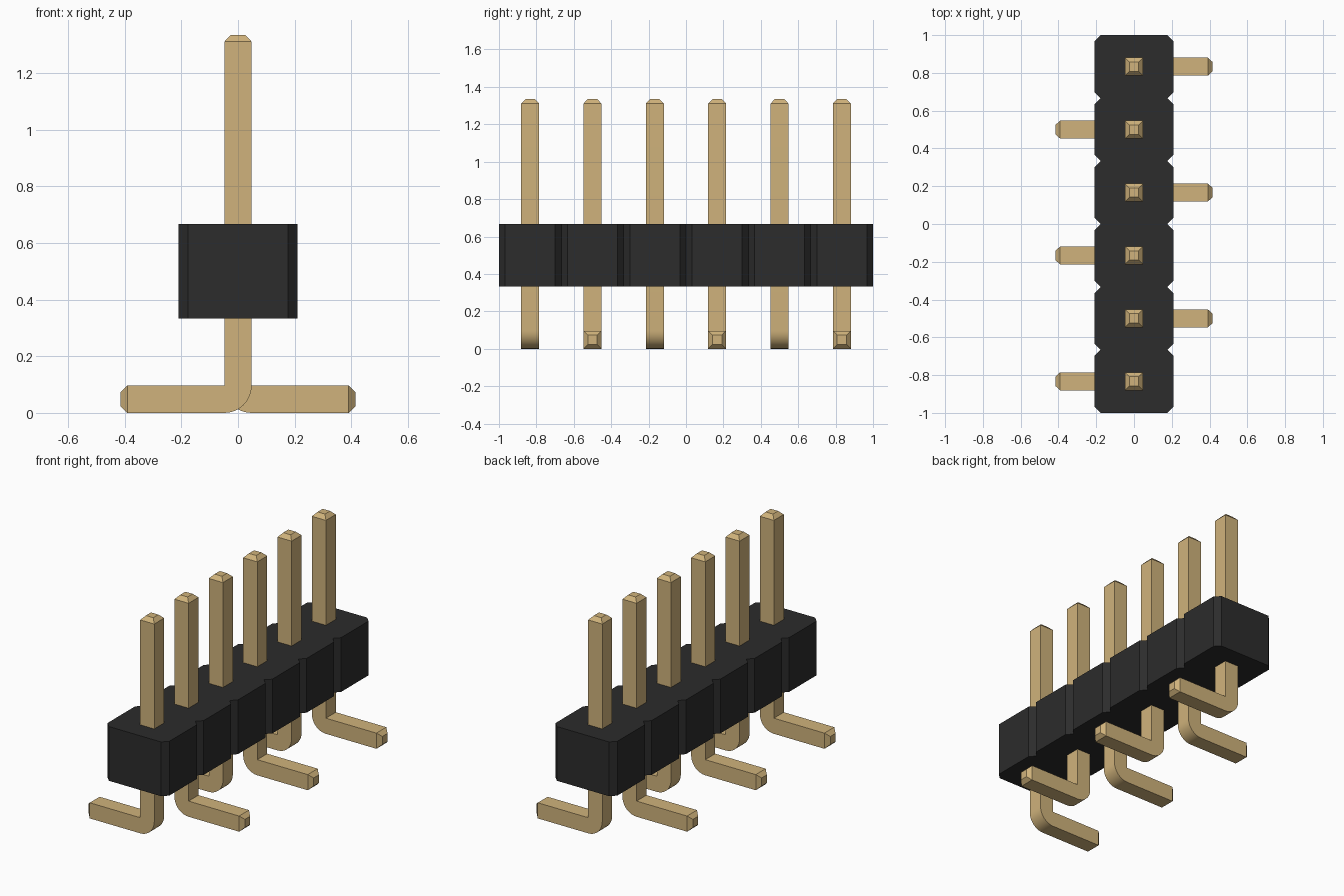
import bpy
import bmesh
import math
from mathutils import Vector

if "Cube" in bpy.data.objects:
    bpy.data.objects.remove(bpy.data.objects["Cube"], do_unlink=True)

COUNT = 6
PITCH = 2 / COUNT
HALF = 0.048          # half thickness of a pin
TIP = 0.024           # length of the pointed ends
TOP = 1.335
REACH = 0.415
BODY_HALF = 0.21
CHAMFER = 0.033


def material(name, color, roughness, metallic=0.0):
    mat = bpy.data.materials.new(name)
    mat.use_nodes = True
    mat.diffuse_color = (*color, 1)
    shader = mat.node_tree.nodes["Principled BSDF"]
    shader.inputs["Base Color"].default_value = (*color, 1)
    shader.inputs["Roughness"].default_value = roughness
    shader.inputs["Metallic"].default_value = metallic
    return mat


gold = material("gold", (0.63, 0.45, 0.2), 0.5)
black = material("black plastic", (0.025, 0.025, 0.025), 0.7)


def prism(outline, offset):
    """Extrude a closed outline of points along an offset."""
    bm = bmesh.new()
    base = bm.faces.new([bm.verts.new(p) for p in outline])
    extruded = bmesh.ops.extrude_face_region(bm, geom=[base], use_keep_orig=True)
    moved = [v for v in extruded["geom"] if isinstance(v, bmesh.types.BMVert)]
    bmesh.ops.translate(bm, verts=moved, vec=offset)
    bmesh.ops.recalc_face_normals(bm, faces=bm.faces)
    return bm


def finish(bm, name, mat):
    bmesh.ops.recalc_face_normals(bm, faces=bm.faces)
    mesh = bpy.data.meshes.new(name)
    bm.to_mesh(mesh)
    bm.free()
    mesh.materials.append(mat)
    obj = bpy.data.objects.new(name, mesh)
    bpy.context.collection.objects.link(obj)
    return obj


def point_end(bm, direction):
    """Taper the end face that looks along the direction."""
    face = max(bm.faces, key=lambda f: f.calc_center_median().dot(direction)
               if f.normal.dot(direction) > 0.99 else -10)
    tip = bmesh.ops.extrude_discrete_faces(bm, faces=[face])["faces"][0]
    center = tip.calc_center_median()
    for v in tip.verts:
        v.co = center + (v.co - center) * 0.52 + direction * TIP


def make_pin(index, y, side):
    # L-shaped profile: square inner corner, rounded outer bend
    bend = 2 * HALF
    outline = [(-HALF, TOP - TIP), (HALF, TOP - TIP), (HALF, bend),
               (REACH - TIP, bend), (REACH - TIP, 0)]
    steps = 10
    for i in range(steps + 1):
        a = math.pi / 2 * i / steps
        outline.append((HALF - bend * math.sin(a), bend - bend * math.cos(a)))
    bm = prism([(side * x, y - HALF, z) for x, z in outline], (0, 2 * HALF, 0))
    point_end(bm, Vector((0, 0, 1)))
    point_end(bm, Vector((side, 0, 0)))
    pin = finish(bm, f"pin_{index + 1}", gold)
    bpy.ops.object.select_all(action="DESELECT")
    pin.select_set(True)
    bpy.context.view_layer.objects.active = pin
    bpy.ops.object.shade_smooth_by_angle(angle=math.radians(25))


# Housing: chamfered cells joined in a row, leaving V notches between them
right_edge = [(BODY_HALF - CHAMFER, -1)]
for i in range(COUNT):
    low = -1 + i * PITCH
    right_edge += [(BODY_HALF, low + CHAMFER), (BODY_HALF, low + PITCH - CHAMFER),
                   (BODY_HALF - CHAMFER, low + PITCH)]
left_edge = [(-x, y) for x, y in reversed(right_edge)]
housing = prism([(x, y, PITCH) for x, y in right_edge + left_edge], (0, 0, PITCH))
finish(housing, "housing", black)

# Pins with feet alternating left and right
for i in range(COUNT):
    make_pin(i, -1 + PITCH * (i + 0.5), 1 if i % 2 else -1)
